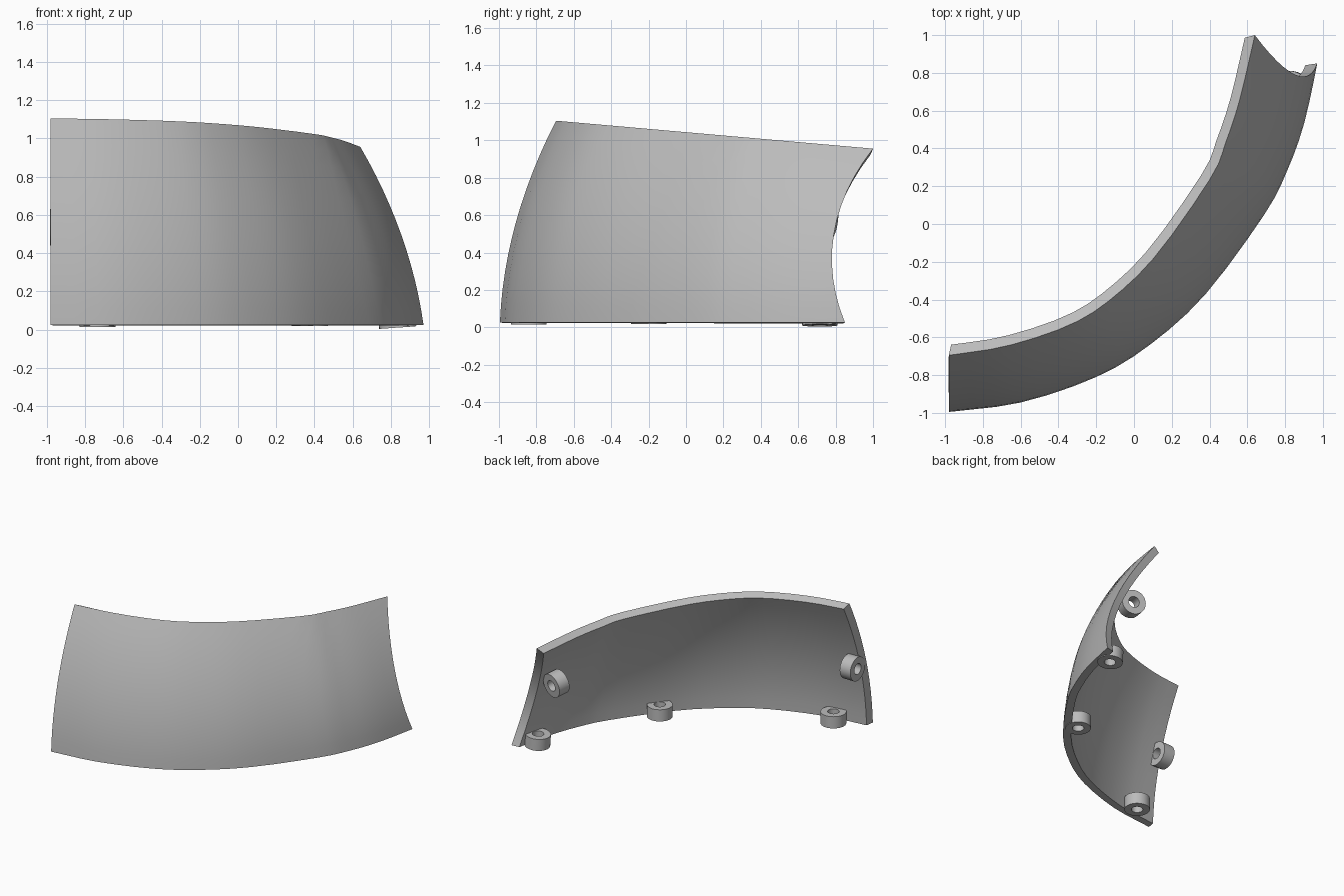
import bpy, bmesh, math
from mathutils import Vector

cube = bpy.data.objects.get("Cube")
if cube:
    bpy.data.objects.remove(cube, do_unlink=True)

grey = bpy.data.materials.new("mid_grey")
grey.use_nodes = True
colour = (0.5, 0.5, 0.5, 1)
grey.diffuse_color = colour
grey.node_tree.nodes["Principled BSDF"].inputs["Base Color"].default_value = colour

COLS, ROWS, THICK = 24, 12, 0.06
# Matching points of the lower and upper edge curves (x, y)
LOWER = [(-.98, -.995), (-.6, -.945), (-.2, -.81), (.09, -.635), (.38, -.37),
         (.69, .05), (.81, .28), (.9, .53), (.97, .85), (.99, .99)]
UPPER = [(-.98, -.695), (-.67, -.645), (-.33, -.53), (-.1, -.38), (.13, -.15),
         (.41, .25), (.485, .43), (.555, .64), (.623, .925), (.652, 1.06)]


def spline(points, u):
    """Smooth curve through the points, u from 0 to 1."""
    p = [Vector(q) for q in points]
    p = [2 * p[0] - p[1]] + p + [2 * p[-1] - p[-2]]
    s = u * (len(points) - 1)
    i = min(max(int(s), 0), len(points) - 2)
    f = s - i
    a, b, c, d = p[i:i + 4]
    return (2 * b + (c - a) * f + (2 * a - 5 * b + 4 * c - d) * f ** 2
            + (3 * b - a - 3 * c + d) * f ** 3) / 2


def surface(u, t):
    """Outer skin: bulging loft from lower to upper edge."""
    upper = spline(UPPER, u)
    p = spline(LOWER, u).lerp(upper, 0.15 * t + 0.85 * t * t)
    top = 1.105 - 0.088 * (upper.y + 0.70)
    return Vector((p.x, p.y, 0.025 + (top - 0.025) * t))


def end_u(t):
    """Where the concave end cut meets the skin at height t."""
    y_end = 0.85 - 0.389 * t + 0.539 * t * t
    lo, hi = 0.5, 1.0
    for _ in range(30):
        mid = (lo + hi) / 2
        if surface(mid, t).y < y_end:
            lo = mid
        else:
            hi = mid
    return lo


def finish(name, bm):
    bmesh.ops.recalc_face_normals(bm, faces=bm.faces)
    mesh = bpy.data.meshes.new(name)
    bm.to_mesh(mesh)
    bm.free()
    mesh.materials.append(grey)
    obj = bpy.data.objects.new(name, mesh)
    bpy.context.collection.objects.link(obj)
    bpy.ops.object.select_all(action='DESELECT')
    obj.select_set(True)
    bpy.context.view_layer.objects.active = obj
    bpy.ops.object.shade_smooth_by_angle(angle=math.radians(30))
    return obj


# Curved panel with thickness and slightly drafted ends
bm = bmesh.new()
outer, inner = [], []
for j in range(ROWS + 1):
    t = j / ROWS
    last = end_u(t)
    row_out, row_in = [], []
    for i in range(COLS + 1):
        u = last * i / COLS
        p = surface(u, t)
        e = 0.002
        along = (surface(u + e, t) - surface(u - e, t)).normalized()
        rise = (surface(u, t + e) - surface(u, t - e)).normalized()
        q = p - along.cross(rise).normalized() * THICK
        if i == 0:
            q += along * 0.021
        elif i == COLS:
            q -= along * 0.021
        row_out.append(bm.verts.new(p))
        row_in.append(bm.verts.new(q))
    outer.append(row_out)
    inner.append(row_in)
for grid in (outer, inner):
    for j in range(ROWS):
        for i in range(COLS):
            bm.faces.new((grid[j][i], grid[j][i + 1], grid[j + 1][i + 1], grid[j + 1][i]))
for j in (0, ROWS):
    for i in range(COLS):
        bm.faces.new((outer[j][i], outer[j][i + 1], inner[j][i + 1], inner[j][i]))
for i in (0, COLS):
    for j in range(ROWS):
        bm.faces.new((outer[j][i], outer[j + 1][i], inner[j + 1][i], inner[j][i]))
finish("curved_panel", bm)


def boss(name, centre, axis, radius=0.095, bore=0.043, length=0.095, sides=32):
    """Round mounting boss with a through hole."""
    bm = bmesh.new()
    h = length / 2
    profile = [(radius, -h), (radius, h), (bore, h), (bore, -h)]
    rings = []
    for k in range(sides):
        a = 2 * math.pi * k / sides
        rings.append([bm.verts.new((r * math.cos(a), r * math.sin(a), z)) for r, z in profile])
    for k in range(sides):
        r0, r1 = rings[k], rings[(k + 1) % sides]
        for m in range(4):
            n = (m + 1) % 4
            bm.faces.new((r0[m], r1[m], r1[n], r0[n]))
    obj = finish(name, bm)
    obj.location = centre
    obj.rotation_mode = 'QUATERNION'
    obj.rotation_quaternion = Vector((0, 0, 1)).rotation_difference(Vector(axis))


# Bosses along the lower edge, then one near each end
boss("lower_boss_right", (-.735, -.84, .062), (0, 0, 1))
boss("lower_boss_middle", (.375, -.2, .066), (0, 0, 1))
boss("lower_boss_left", (.83, .715, .058), (-.07, 0, 1))
boss("end_boss_right", (-.935, -.797, .535), (1, 0, 0))
boss("end_boss_left", (.645, .74, .57), (.28, .95, -.14))
